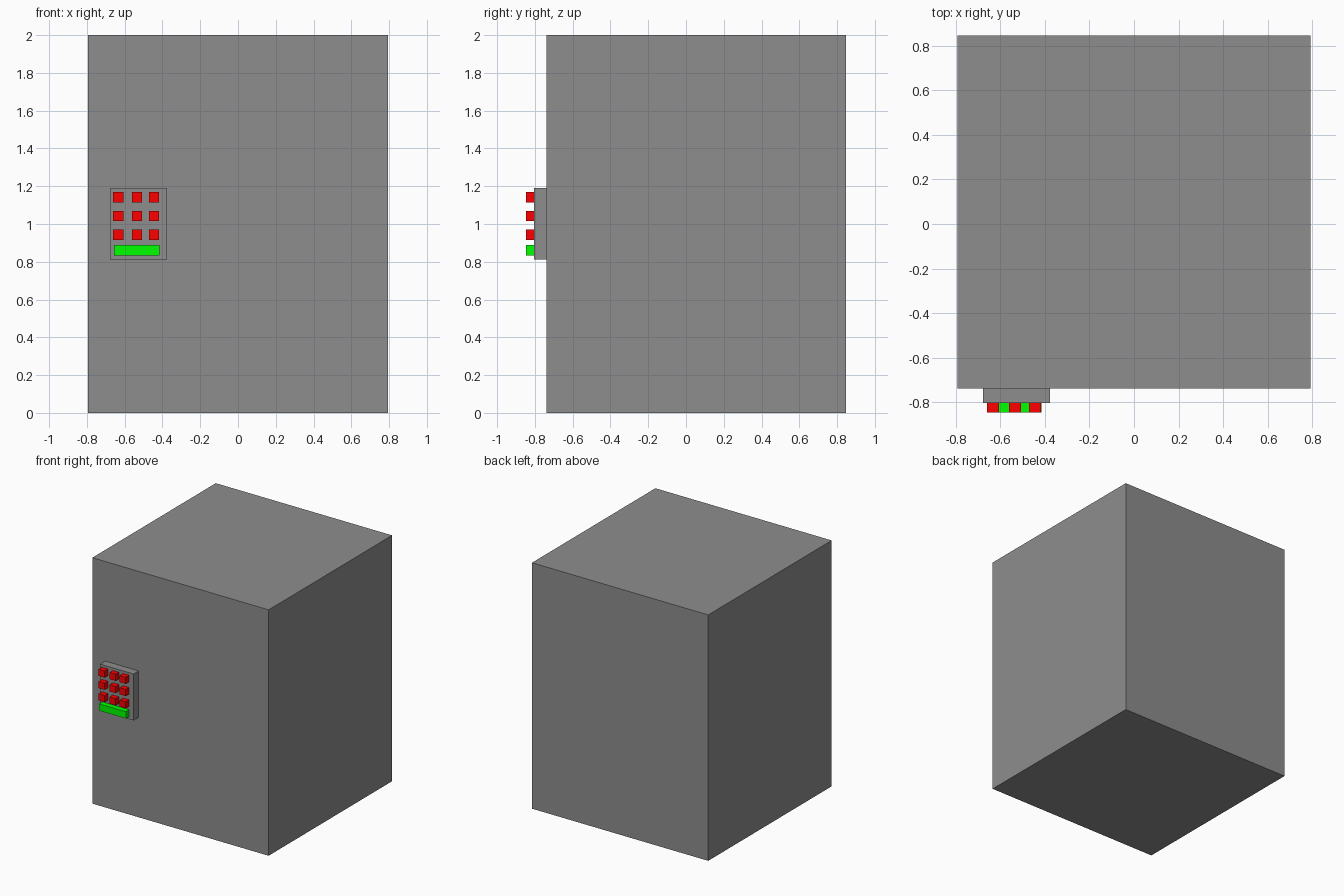
import bpy
import bmesh
from mathutils import Vector

if "Cube" in bpy.data.objects:
    bpy.data.objects.remove(bpy.data.objects["Cube"])


def material(name, color):
    m = bpy.data.materials.new(name)
    m.diffuse_color = color
    m.use_nodes = True
    m.node_tree.nodes["Principled BSDF"].inputs["Base Color"].default_value = m.diffuse_color
    return m


def box(name, lo, hi, mat):
    """Axis-aligned box between two corners."""
    lo, hi = Vector(lo), Vector(hi)
    bm = bmesh.new()
    bmesh.ops.create_cube(bm, size=1)
    bmesh.ops.scale(bm, vec=hi - lo, verts=bm.verts)
    mesh = bpy.data.meshes.new(name)
    bm.to_mesh(mesh)
    bm.free()
    obj = bpy.data.objects.new(name, mesh)
    obj.location = (lo + hi) / 2
    bpy.context.collection.objects.link(obj)
    mesh.materials.append(mat)
    return obj


grey = material("dark_grey", (0.27, 0.27, 0.27, 1))
red = material("red", (1, 0, 0, 1))
green = material("green", (0, 1, 0, 1))

BODY_Y, PANEL_Y, KEY_Y = -0.739, -0.804, -0.847

# Main body and keypad plate
box("safe_body", (-0.793, BODY_Y, 0), (0.793, 0.847, 2), grey)
box("keypad_plate", (-0.678, PANEL_Y, 0.812), (-0.377, BODY_Y, 1.19), grey)

# Three by three number keys
half = 0.027
for row, z in enumerate((1.142, 1.043, 0.943)):
    for col, x in enumerate((-0.634, -0.535, -0.444)):
        box(f"number_key_{row}_{col}", (x - half, KEY_Y, z - half),
            (x + half, PANEL_Y, z + half), red)

# Wide enter key
box("enter_key", (-0.657, KEY_Y, 0.834), (-0.416, PANEL_Y, 0.889), green)
